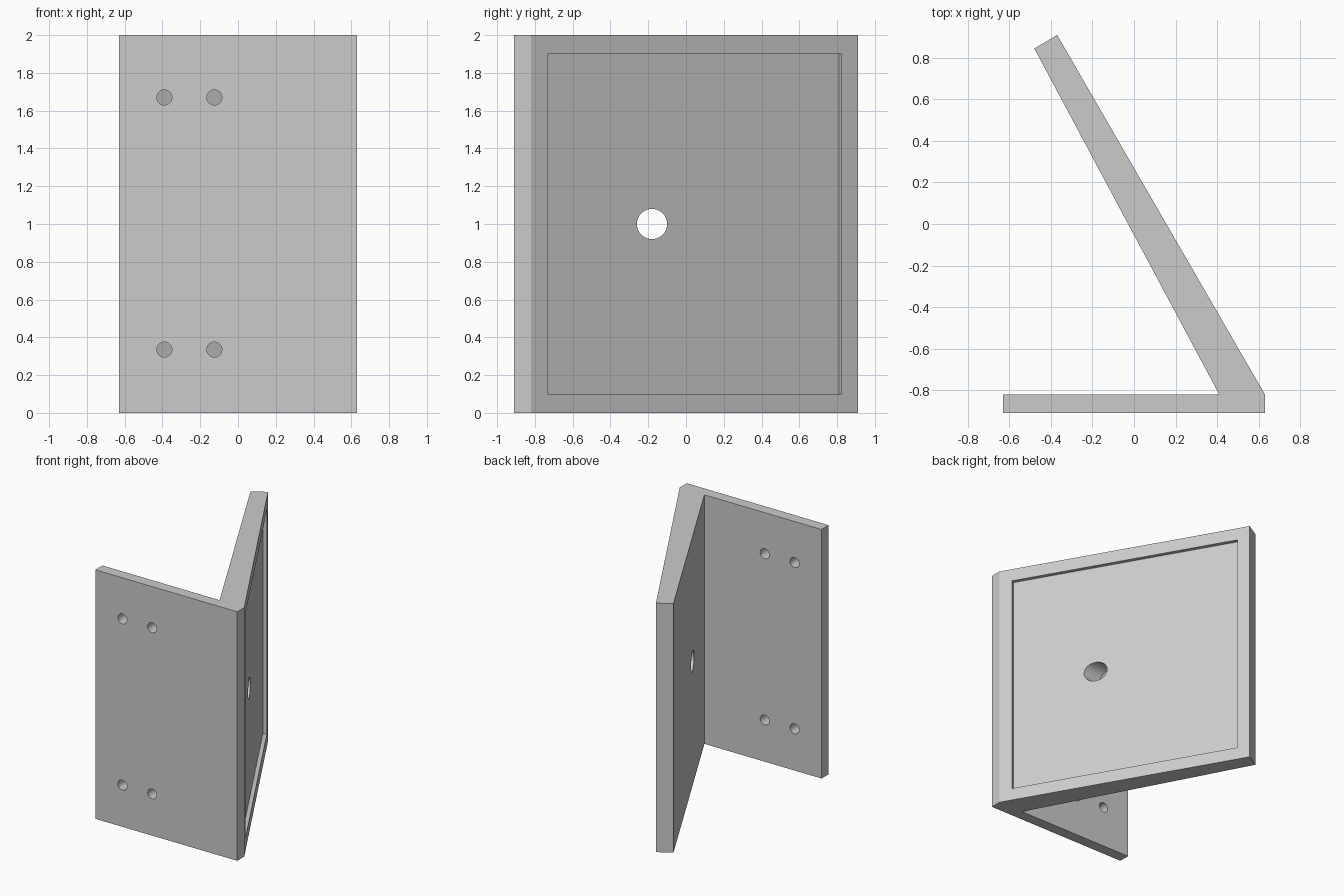
import bpy, bmesh, math
from mathutils import Matrix, Vector

cube = bpy.data.objects.get("Cube")
if cube:
    bpy.data.objects.remove(cube, do_unlink=True)

HEIGHT = 2.0

grey = bpy.data.materials.new("light_grey")
grey.use_nodes = True
grey.diffuse_color = (0.6, 0.6, 0.6, 1)
grey.node_tree.nodes["Principled BSDF"].inputs["Base Color"].default_value = (0.6, 0.6, 0.6, 1)


def make_object(name, bm):
    bmesh.ops.recalc_face_normals(bm, faces=bm.faces)
    mesh = bpy.data.meshes.new(name)
    bm.to_mesh(mesh)
    bm.free()
    obj = bpy.data.objects.new(name, mesh)
    mesh.materials.append(grey)
    bpy.context.collection.objects.link(obj)
    return obj


def hole_cutter(name, centre, radius, length, axis):
    bm = bmesh.new()
    turn = Vector(axis).to_track_quat("Z", "Y").to_matrix().to_4x4()
    bmesh.ops.create_cone(bm, cap_ends=True, segments=48, radius1=radius, radius2=radius,
                          depth=length, matrix=Matrix.Translation(centre) @ turn)
    return make_object(name, bm)


# Angled bracket: plan profile extruded upward
corner, tip = Vector((0.63, -0.82, 0)), Vector((-0.37, 0.91, 0))
profile = [(-0.63, -0.91), (0.63, -0.91), corner[:2], tip[:2],
           (-0.48, 0.845), (0.41, -0.82), (-0.63, -0.82)]
bm = bmesh.new()
base = bm.faces.new([bm.verts.new((x, y, 0)) for x, y in profile])
extruded = bmesh.ops.extrude_face_region(bm, geom=[base])["geom"]
bmesh.ops.translate(bm, vec=(0, 0, HEIGHT),
                    verts=[v for v in extruded if isinstance(v, bmesh.types.BMVert)])
bracket = make_object("angled_bracket", bm)

# Shallow square recess in the outside of the slanted panel
along = (tip - corner).normalized()
normal = along.cross(Vector((0, 0, 1)))
centre = (corner + tip) / 2 + Vector((0, 0, HEIGHT / 2))
frame = Matrix((along, normal, (0, 0, 1))).transposed().to_4x4()
bm = bmesh.new()
bmesh.ops.create_cube(bm, size=1, matrix=Matrix.Translation(centre) @ frame
                      @ Matrix.Diagonal((1.8, 0.06, 1.8, 1)))
cutters = [make_object("recess_cutter", bm)]

# Central hole through the panel and four screw holes in the front plate
cutters.append(hole_cutter("panel_hole_cutter", (0.16, -0.18, 1), 0.08, 1, (1, 0, 0)))
for x in (-0.39, -0.125):
    for z in (0.335, 1.67):
        cutters.append(hole_cutter("screw_hole_cutter", (x, -0.865, z), 0.04, 0.3, (0, 1, 0)))

bpy.context.view_layer.objects.active = bracket
for cutter in cutters:
    cut = bracket.modifiers.new("cut", "BOOLEAN")
    cut.operation, cut.solver, cut.object = "DIFFERENCE", "EXACT", cutter
    bpy.ops.object.modifier_apply(modifier=cut.name)
    bpy.data.objects.remove(cutter, do_unlink=True)

# Smooth hole walls, crisp plate edges
bpy.ops.object.select_all(action="DESELECT")
bracket.select_set(True)
bpy.ops.object.shade_smooth_by_angle(angle=math.radians(25))
